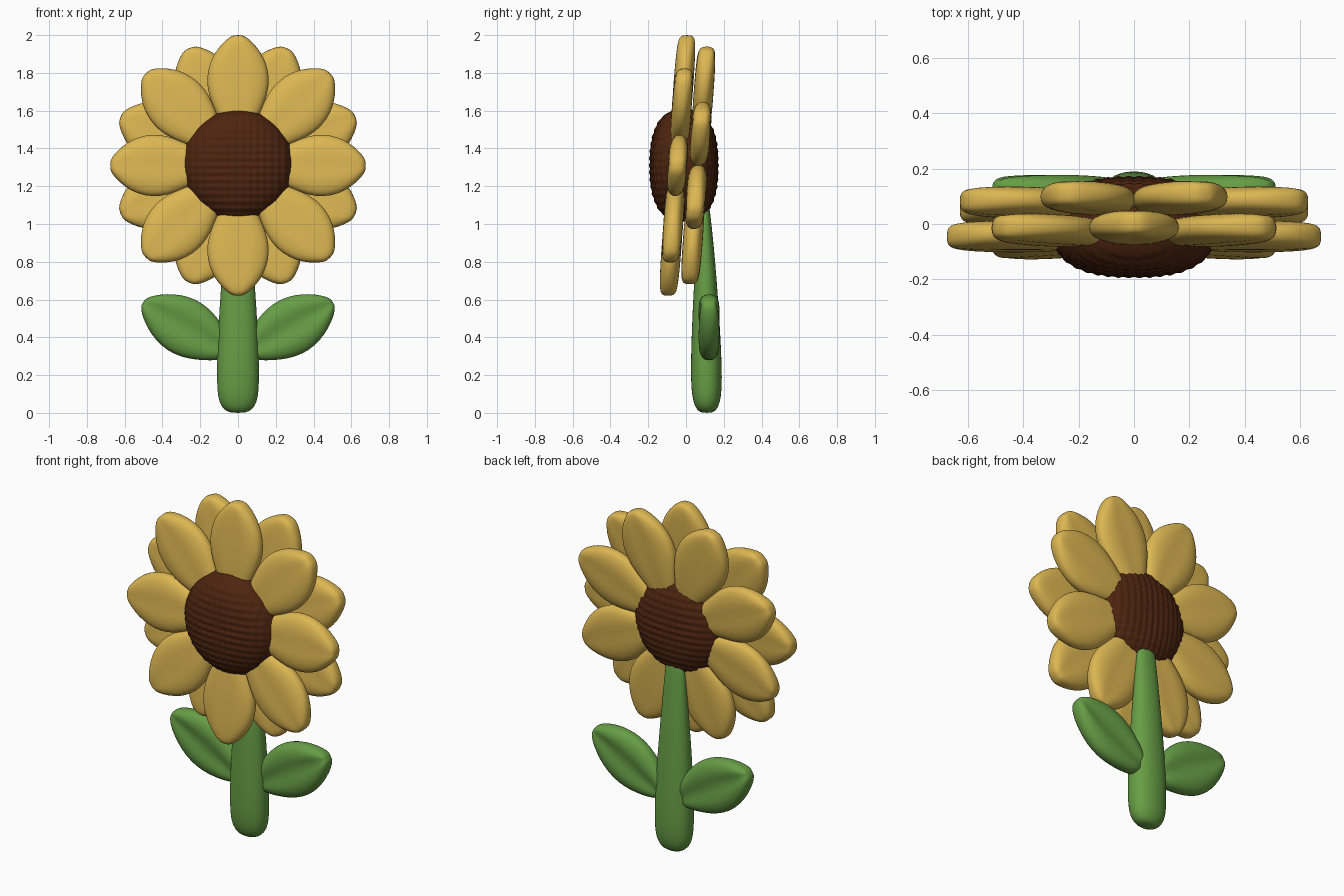
import bpy, bmesh, math
from mathutils import Vector

if "Cube" in bpy.data.objects:
    bpy.data.objects.remove(bpy.data.objects["Cube"])


def material(name, rgb):
    m = bpy.data.materials.new(name)
    m.diffuse_color = (*rgb, 1)
    m.use_nodes = True
    m.node_tree.nodes["Principled BSDF"].inputs["Base Color"].default_value = m.diffuse_color
    return m


YELLOW = material("petal yellow", (0.72, 0.47, 0.085))
BROWN = material("seed brown", (0.075, 0.018, 0.005))
GREEN = material("leaf green", (0.135, 0.34, 0.06))
HEAD_Z = 1.31


def finish(bm, name, mat, subsurf=0):
    bmesh.ops.recalc_face_normals(bm, faces=bm.faces)
    me = bpy.data.meshes.new(name)
    bm.to_mesh(me)
    bm.free()
    me.materials.append(mat)
    for p in me.polygons:
        p.use_smooth = True
    ob = bpy.data.objects.new(name, me)
    bpy.context.collection.objects.link(ob)
    if subsurf:
        mod = ob.modifiers.new("smooth", 'SUBSURF')
        mod.levels = mod.render_levels = subsurf
    return ob


def loft(name, mat, stations, place, crease=0.0, power=2.5, n=24):
    """Skin rounded sections (length, half width, half thickness)."""
    bm = bmesh.new()
    rings = []
    for s, w, t in stations:
        ring = []
        for i in range(n):
            a = 2 * math.pi * i / n
            c, d = math.cos(a), math.sin(a)
            u = math.copysign(abs(c) ** (2 / power), c)
            v = math.copysign(abs(d) ** (2 / power), d)
            v *= 1 - crease * math.exp(-(u / 0.3) ** 2) * min(1, w / 0.12)
            ring.append(bm.verts.new(place(s, u * w, v * t)))
        rings.append(ring)
    for r0, r1 in zip(rings, rings[1:]):
        for i in range(n):
            j = (i + 1) % n
            bm.faces.new((r0[i], r0[j], r1[j], r1[i]))
    bm.faces.new(rings[0])
    bm.faces.new(rings[-1])
    return finish(bm, name, mat, 1)


# Two rings of eight puffy petals, leaning back slightly towards the top
PETAL = [(0.14, 0.06, 0.04), (0.22, 0.09, 0.05), (0.30, 0.128, 0.055),
         (0.38, 0.158, 0.057), (0.46, 0.168, 0.057), (0.54, 0.152, 0.056),
         (0.60, 0.122, 0.054), (0.65, 0.08, 0.049), (0.68, 0.045, 0.04),
         (0.69, 0.02, 0.02)]


def petal(name, angle, depth, scale):
    ca, sa = math.cos(angle), math.sin(angle)

    def place(s, u, v):
        s *= scale
        x, z = s * ca - u * sa, s * sa + u * ca
        return Vector((x, depth + v + 0.073 * z, HEAD_Z + z))
    loft(name, YELLOW, PETAL, place, crease=0.12)


for k in range(8):
    a = k * math.pi / 4
    petal(f"front_petal_{k + 1}", a, -0.045, 0.98 if k % 4 == 0 and k % 8 in (0, 4) else 1.0)
    petal(f"back_petal_{k + 1}", a + math.pi / 8, 0.065, 0.975)

# Seed disc: flattened ball with a diamond pattern of small bumps
bm = bmesh.new()
bmesh.ops.create_uvsphere(bm, u_segments=160, v_segments=100, radius=1)
for v in bm.verts:
    r = min(1.0, math.hypot(v.co.x, v.co.y))
    ang = math.atan2(v.co.y, v.co.x)
    y = max(0.0, 1 - r ** 2.5) ** 0.4
    x, z = 0.298 * r * math.cos(ang), 0.298 * r * math.sin(ang)
    k = math.pi / 0.027
    bump = 0.005 * math.sin(k * (x + z) * 0.71) * math.sin(k * (x - z) * 0.71)
    y = 0.18 * y + bump * min(1, (1 - r) * 8)
    v.co = (x, -0.011 + math.copysign(y, v.co.z), HEAD_Z + z)
finish(bm, "seed_disc", BROWN)

# Stem, tapering up to the back of the disc
STEM = [(0.0, 0.035, 0.025), (0.012, 0.07, 0.05), (0.05, 0.1, 0.07),
        (0.12, 0.112, 0.082), (0.25, 0.113, 0.083), (0.45, 0.105, 0.075),
        (0.68, 0.09, 0.062), (0.9, 0.073, 0.045), (1.07, 0.06, 0.028),
        (1.12, 0.05, 0.02)]
loft("stem", GREEN, STEM, lambda s, u, v: Vector((u, 0.11 - 0.01 * s + v, s)), power=2.2)

# Pair of mirrored leaves with a central crease on both faces
LEAF = [(0.0, 0.05, 0.035), (0.05, 0.085, 0.05), (0.12, 0.122, 0.058),
        (0.2, 0.15, 0.063), (0.28, 0.157, 0.064), (0.36, 0.14, 0.063),
        (0.43, 0.105, 0.059), (0.48, 0.068, 0.052), (0.51, 0.035, 0.038),
        (0.518, 0.015, 0.02)]
LA = math.radians(30)
for side, label in ((1, "right"), (-1, "left")):
    def leaf_place(s, u, v, side=side):
        return Vector((side * (0.055 + s * math.cos(LA) - u * math.sin(LA)),
                       0.122 + v,
                       0.325 + s * math.sin(LA) + u * math.cos(LA)))
    loft(f"{label}_leaf", GREEN, LEAF, leaf_place, crease=0.4)
